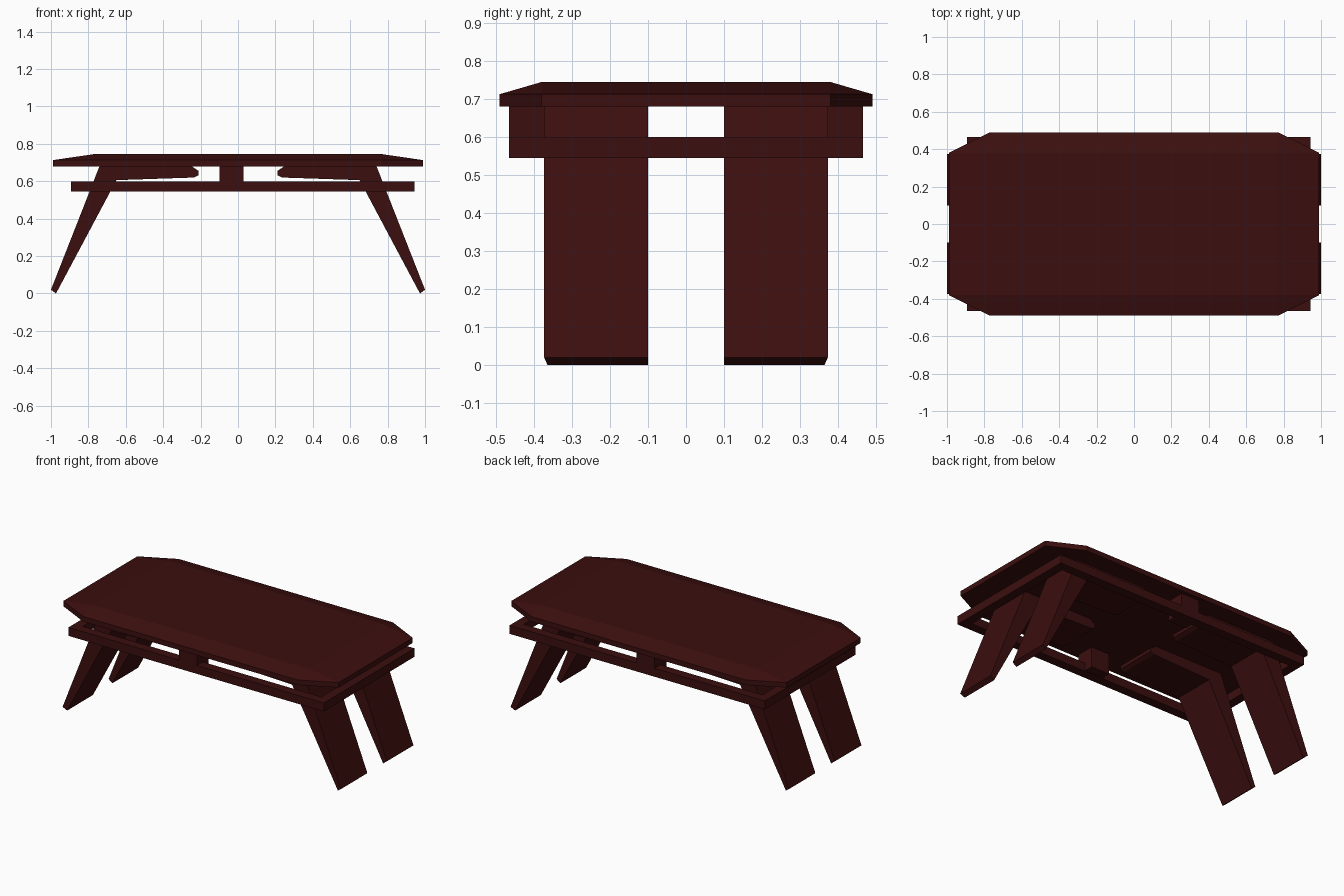
import bpy, bmesh

if "Cube" in bpy.data.objects:
    bpy.data.objects.remove(bpy.data.objects["Cube"])

wood = bpy.data.materials.new("dark mahogany")
wood.diffuse_color = (0.045, 0.0045, 0.0045, 1)
wood.use_nodes = True
wood.node_tree.nodes["Principled BSDF"].inputs["Base Color"].default_value = wood.diffuse_color


def finish(name, bm):
    bmesh.ops.recalc_face_normals(bm, faces=bm.faces)
    me = bpy.data.meshes.new(name)
    bm.to_mesh(me)
    bm.free()
    me.materials.append(wood)
    ob = bpy.data.objects.new(name, me)
    bpy.context.collection.objects.link(ob)
    return ob


def box(name, x0, x1, y0, y1, z0, z1):
    bm = bmesh.new()
    bmesh.ops.create_cube(bm, size=1)
    for v in bm.verts:
        v.co = (x1 if v.co.x > 0 else x0, y1 if v.co.y > 0 else y0,
                z1 if v.co.z > 0 else z0)
    return finish(name, bm)


# Tabletop: octagonal slab whose top slopes up to a flat rectangle
X, Y, CX, CY = 0.99, 0.49, 0.77, 0.38
outline = [(CX, -Y), (X, -CY), (X, CY), (CX, Y),
           (-CX, Y), (-X, CY), (-X, -CY), (-CX, -Y)]
bm = bmesh.new()
low = [bm.verts.new((x, y, 0.68)) for x, y in outline]
mid = [bm.verts.new((x, y, 0.713)) for x, y in outline]
top = [bm.verts.new((sx * CX, sy * CY, 0.745))
       for sx, sy in ((1, -1), (1, 1), (-1, 1), (-1, -1))]
bm.faces.new(low[::-1])
bm.faces.new(top)
for i in range(8):
    j = (i + 1) % 8
    bm.faces.new((low[i], low[j], mid[j], mid[i]))
for k in range(4):
    a, b, c = mid[2 * k], mid[2 * k + 1], mid[(2 * k + 2) % 8]
    bm.faces.new((a, b, top[k]))
    bm.faces.new((b, c, top[(k + 1) % 4], top[k]))
finish("tabletop", bm)

# Legs: splayed profile with a bracket arm under the top, bottom outer corner clipped
profile = [(1.0, 0.02), (0.74, 0.682), (0.25, 0.682), (0.21, 0.655), (0.21, 0.632),
           (0.235, 0.62), (0.65, 0.606), (0.973, 0.0)]
for sx in (-1, 1):
    for sy in (-1, 1):
        bm = bmesh.new()
        inner = [bm.verts.new((sx * x, sy * 0.10, z)) for x, z in profile]
        outer = [bm.verts.new((sx * x, sy * (0.364 if z == 0 else 0.373), z))
                 for x, z in profile]
        bm.faces.new(inner)
        bm.faces.new(outer[::-1])
        n = len(profile)
        for i in range(n):
            j = (i + 1) % n
            bm.faces.new((inner[i], outer[i], outer[j], inner[j]))
        finish("%s_%s_leg" % ("front" if sy < 0 else "back",
                              "left" if sx < 0 else "right"), bm)

# Apron frame: two long rails and two end rails
T, Z0, Z1 = 0.06, 0.545, 0.60
XL, XR, YR = -0.893, 0.943, 0.465
for name, y0 in (("front_rail", -YR), ("back_rail", YR - T)):
    box(name, XL, XR, y0, y0 + T, Z0, Z1)
for name, x0 in (("left_rail", XL), ("right_rail", XR - T)):
    box(name, x0, x0 + T, -YR + T, YR - T, Z0, Z1)

# Spacer blocks between the long rails and the top
for name, y0 in (("front_spacer", -YR), ("back_spacer", YR - 0.12)):
    box(name, -0.10, 0.03, y0, y0 + 0.12, Z0 + 0.003, 0.682)
